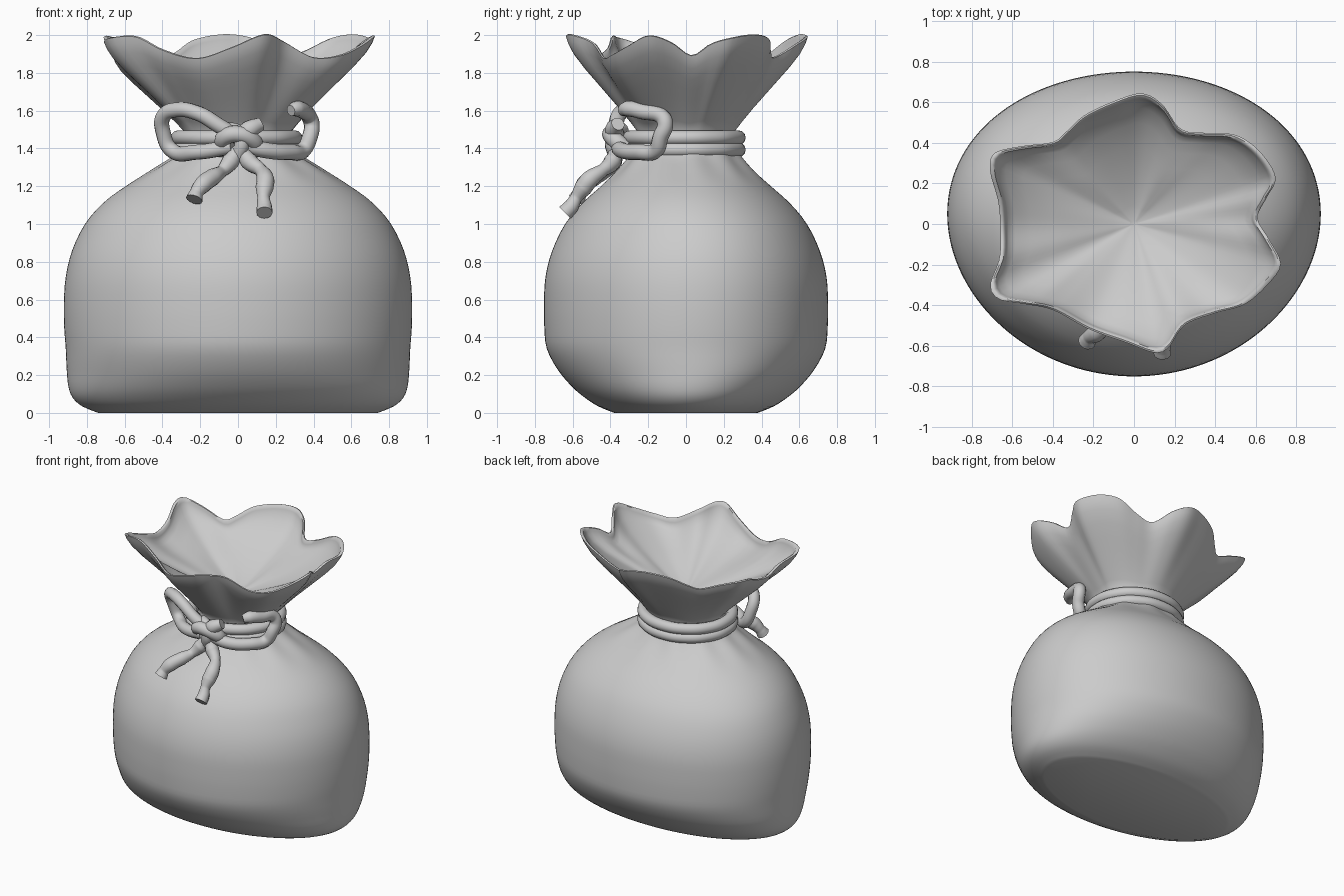
import bpy, bmesh, math
from mathutils import Vector

if "Cube" in bpy.data.objects:
    bpy.data.objects.remove(bpy.data.objects["Cube"])

grey = bpy.data.materials.new("plain grey cloth")
grey.diffuse_color = (0.6, 0.6, 0.6, 1)
grey.use_nodes = True
grey.node_tree.nodes["Principled BSDF"].inputs["Base Color"].default_value = grey.diffuse_color
SEG = 144


def finish(obj, angle=50):
    obj.data.materials.clear()
    obj.data.materials.append(grey)
    bpy.ops.object.select_all(action='DESELECT')
    obj.select_set(True)
    bpy.context.view_layer.objects.active = obj
    bpy.ops.object.shade_smooth_by_angle(angle=math.radians(angle))


def spline(keys, t):
    """Smooth interpolation through keys spaced evenly over t in 0..1."""
    n = len(keys) - 1
    i = min(int(t * n), n - 1)
    u = t * n - i
    p = [Vector(keys[min(max(i + k, 0), n)]) for k in (-1, 0, 1, 2)]
    return 0.5 * (2 * p[1] + (p[2] - p[0]) * u + (2 * p[0] - 5 * p[1] + 4 * p[2] - p[3]) * u ** 2
                  + (3 * p[1] - p[0] - 3 * p[2] + p[3]) * u ** 3)


# rim of the open mouth: x, y, z going anticlockwise from the right
RIM = [(.61, .03, 1.89), (.655, .13, 1.95), (.70, .23, 1.98), (.62, .36, 2.0), (.50, .44, 1.98),
       (.35, .45, 1.91), (.23, .47, 1.88), (.14, .59, 1.95), (.04, .645, 1.99), (-.09, .61, 2.0),
       (-.24, .54, 1.97), (-.33, .46, 1.91), (-.40, .405, 1.88), (-.55, .385, 1.94),
       (-.69, .35, 1.99), (-.71, .26, 1.98), (-.67, .11, 1.91), (-.66, -.03, 1.88),
       (-.665, -.17, 1.92), (-.71, -.30, 1.965), (-.67, -.37, 1.985), (-.54, -.395, 1.99),
       (-.40, -.425, 1.92), (-.22, -.52, 1.875), (-.04, -.585, 1.93), (.10, -.635, 1.99),
       (.17, -.61, 2.0), (.25, -.50, 1.96), (.40, -.44, 1.88), (.54, -.40, 1.89),
       (.65, -.31, 1.94), (.725, -.20, 1.995), (.67, -.08, 1.96)]


def closed_rim(a):
    n = len(RIM)
    ang = [math.atan2(p[1], p[0]) % math.tau for p in RIM]
    a %= math.tau
    if a < ang[0]:
        a += math.tau
    i = max(k for k in range(n) if ang[k] <= a)
    nxt = ang[(i + 1) % n] + (math.tau if i == n - 1 else 0)
    u = (a - ang[i]) / (nxt - ang[i])
    keys = [RIM[(i + k) % n] for k in (-1, 0, 1, 2)]
    return spline(keys, (1 + u) / 3)


rim = [closed_rim(math.tau * k / SEG) for k in range(SEG)]

# sack body profile: half width, half depth, height
BODY = [(.74, .38, 0), (.825, .465, .035), (.875, .535, .08), (.898, .605, .14), (.907, .68, .23),
        (.912, .737, .34), (.92, .75, .45), (.922, .752, .58), (.912, .744, .72), (.878, .708, .86),
        (.81, .64, 1.0), (.715, .55, 1.11), (.595, .45, 1.2), (.45, .355, 1.29),
        (.34, .295, 1.36), (.285, .26, 1.42), (.275, .25, 1.48)]
FLARE = [(0.13, .13), (.28, .27), (.44, .41), (.60, .55), (.76, .69), (.90, .83), (.97, .93), (1, 1)]

bm = bmesh.new()
rings = []


def add_ring(pts):
    rings.append([bm.verts.new(p) for p in pts])


angles = [math.tau * k / SEG for k in range(SEG)]
for k in range(49):
    rx, ry, z = spline(BODY, k / 48)
    # gathers under the tie, and sides leaning slightly to the back
    pleat = .022 * max(0, 1 - abs(z - 1.33) / .13)
    lean = .05 * min(1, max(0, (1.35 - z) / .4)) * min(1, .3 + z / .3)
    add_ring([(rx * math.cos(a) * (1 + pleat * math.sin(11 * a)),
               ry * math.sin(a) * (1 + pleat * math.sin(11 * a)) + lean * math.cos(a) ** 2,
               max(z, 0)) for a in angles])
neck = [Vector((.275 * math.cos(a), .25 * math.sin(a), 1.48)) for a in angles]


def flare_point(k, f, h):
    p = neck[k].lerp(rim[k], f)
    p.z = 1.48 + (rim[k].z - 1.48) * h
    return p


# flared mouth outside, rolled lip, then the shallow gathered inside
for f, h in FLARE:
    add_ring([flare_point(k, f, h) for k in range(SEG)])
for s, drop in ((.985, -.004), (.968, .002), (.957, .025), (.94, .05)):
    add_ring([(p.x * s, p.y * s, p.z - drop) for p in rim])
for s, mix, z in ((.89, .75, 1.855), (.77, .5, 1.80), (.6, .25, 1.745), (.45, .12, 1.70),
                  (.3, .05, 1.66), (.15, 0, 1.625), (.03, 0, 1.605)):
    add_ring([(p.x * s, p.y * s, z + mix * (p.z - 1.94)) for p in rim])
for lo, hi in zip(rings, rings[1:]):
    for k in range(SEG):
        j = (k + 1) % SEG
        bm.faces.new((lo[k], lo[j], hi[j], hi[k]))
bm.faces.new(rings[0][::-1])
bm.faces.new(rings[-1])
me = bpy.data.meshes.new("cloth_sack")
bm.to_mesh(me)
sack = bpy.data.objects.new("cloth_sack", me)
bpy.context.collection.objects.link(sack)
finish(sack)


def rope(name, pts, r=.036, radii=None, closed=False):
    cu = bpy.data.curves.new(name + "_path", 'CURVE')
    cu.dimensions = '3D'
    cu.bevel_depth = r
    cu.bevel_resolution = 4
    cu.use_fill_caps = True
    cu.resolution_u = 8
    sp = cu.splines.new('BEZIER')
    sp.bezier_points.add(len(pts) - 1)
    sp.use_cyclic_u = closed
    for i, (b, p) in enumerate(zip(sp.bezier_points, pts)):
        b.co = p
        b.handle_left_type = b.handle_right_type = 'AUTO'
        b.radius = radii[i] if radii else 1
    tmp = bpy.data.objects.new(name + "_path", cu)
    bpy.context.collection.objects.link(tmp)
    dg = bpy.context.evaluated_depsgraph_get()
    mesh = bpy.data.meshes.new_from_object(tmp.evaluated_get(dg))
    bpy.data.objects.remove(tmp)
    obj = bpy.data.objects.new(name, mesh)
    bpy.context.collection.objects.link(obj)
    finish(obj)


# two turns of cord around the neck
for name, z in (("lower_cord", 1.393), ("upper_cord", 1.457)):
    rope(name, [(.31 * math.cos(a) - .008, .287 * math.sin(a) - .01, z)
                for a in angles[::12]], .039, closed=True)

# bow loops
rope("left_bow_loop", [(0, -.36, 1.46), (-.10, -.37, 1.52), (-.21, -.35, 1.585), (-.32, -.30, 1.605),
                       (-.395, -.24, 1.57), (-.395, -.20, 1.48), (-.35, -.20, 1.39),
                       (-.22, -.30, 1.38), (-.03, -.36, 1.41)], .04)
rope("right_bow_loop", [(.02, -.36, 1.42), (.15, -.34, 1.39), (.28, -.25, 1.38), (.345, -.16, 1.39),
                        (.38, -.135, 1.46), (.39, -.11, 1.53), (.375, -.13, 1.57),
                        (.35, -.23, 1.595), (.31, -.31, 1.61), (.28, -.34, 1.60)], .042,
     [1] * 8 + [1, .7])

# knot strands
rope("knot_wrap", [(-.08, -.33, 1.42), (-.07, -.38, 1.46), (0, -.40, 1.475), (.08, -.37, 1.44),
                   (.09, -.32, 1.40)], .045)
rope("knot_top_strand", [(.02, -.37, 1.47), (.06, -.38, 1.50), (.12, -.36, 1.53)], .045, [1, 1.1, .8])
rope("knot_cross_strand", [(-.06, -.34, 1.50), (0, -.37, 1.485), (.02, -.39, 1.43),
                           (.00, -.37, 1.36)], .04)

# hanging cord ends, pinched along their length
rope("left_tail", [(0, -.37, 1.39), (-.04, -.385, 1.33), (-.085, -.42, 1.28), (-.13, -.48, 1.25),
                   (-.185, -.535, 1.21), (-.22, -.56, 1.165), (-.232, -.58, 1.13)], .043,
     [.8, 1.1, .75, 1.05, 1.1, .85, 1.05])
rope("right_tail", [(.02, -.37, 1.39), (.06, -.39, 1.33), (.12, -.44, 1.285), (.145, -.51, 1.235),
                    (.14, -.545, 1.19), (.135, -.58, 1.14), (.14, -.61, 1.09), (.14, -.64, 1.06)], .043,
     [.8, 1.1, .8, 1.1, 1.1, .75, .95, 1.0])
